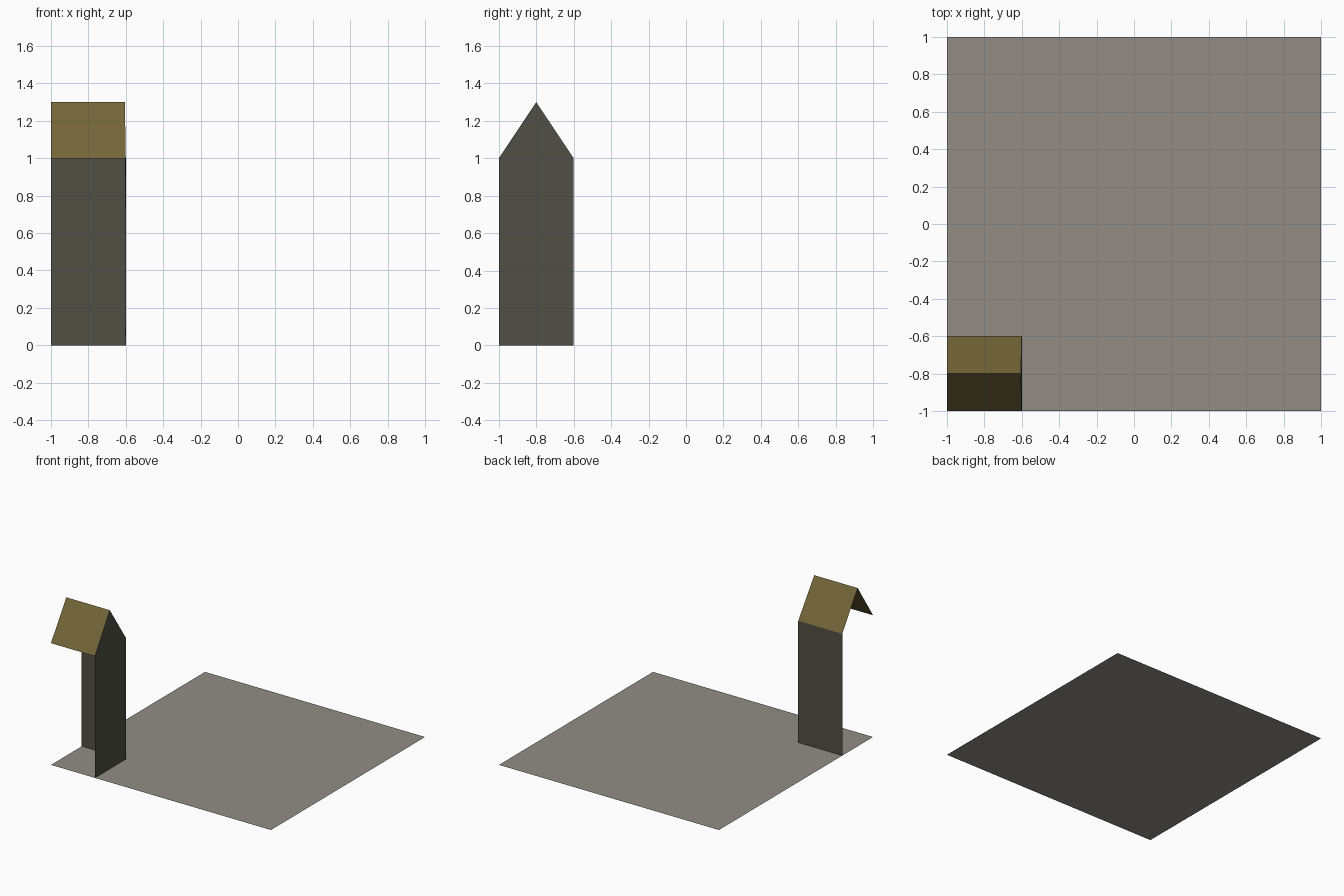
import bpy
import bmesh

cube = bpy.data.objects.get("Cube")
if cube:
    bpy.data.objects.remove(cube, do_unlink=True)


def material(name, rgb):
    mat = bpy.data.materials.new(name)
    mat.use_nodes = True
    colour = (*rgb, 1)
    mat.diffuse_color = colour
    mat.node_tree.nodes["Principled BSDF"].inputs["Base Color"].default_value = colour
    return mat


def sheet(name, points, mat):
    """Make a single flat polygon from its outline."""
    bm = bmesh.new()
    bm.faces.new([bm.verts.new(p) for p in points])
    mesh = bpy.data.meshes.new(name)
    bm.to_mesh(mesh)
    bm.free()
    mesh.materials.append(mat)
    obj = bpy.data.objects.new(name, mesh)
    bpy.context.collection.objects.link(obj)
    return obj


def flat_square(name, x, y, half, z, mat):
    corners = [(-1, -1), (1, -1), (1, 1), (-1, 1)]
    return sheet(name, [(x + half * i, y + half * j, z) for i, j in corners], mat)


stone = material("warm grey stone", (0.287, 0.27, 0.235))
dark = material("dark olive grey", (0.08, 0.08, 0.06))
ochre = material("ochre roof", (0.176, 0.132, 0.041))

outer, inner, ridge_y = -1.0, -0.6, -0.8
eave, ridge, ridge_x = 1.0, 1.3, -0.605

# Ground sheet with two tiny specks
flat_square("ground", 0, 0, 1, 0, stone)
flat_square("large_speck", 0.39, -0.30, 0.008, 0.001, stone)
flat_square("small_speck", 0.795, -0.60, 0.005, 0.001, stone)

# Gabled side wall, leaning in slightly at its peak
sheet("gable_wall", [(inner, outer, 0), (inner, inner, 0), (inner, inner, eave),
                     (ridge_x, ridge_y, ridge), (inner, outer, eave)], dark)

# Back wall; the front and the outer side stay open
sheet("back_wall", [(inner, inner, 0), (outer, inner, 0),
                    (outer, inner, eave), (inner, inner, eave)], dark)

# Two roof slopes meeting at the ridge
sheet("front_roof", [(outer, outer, eave), (inner, outer, eave),
                     (ridge_x, ridge_y, ridge), (outer, ridge_y, ridge)], ochre)
sheet("back_roof", [(inner, inner, eave), (outer, inner, eave),
                    (outer, ridge_y, ridge), (ridge_x, ridge_y, ridge)], ochre)
